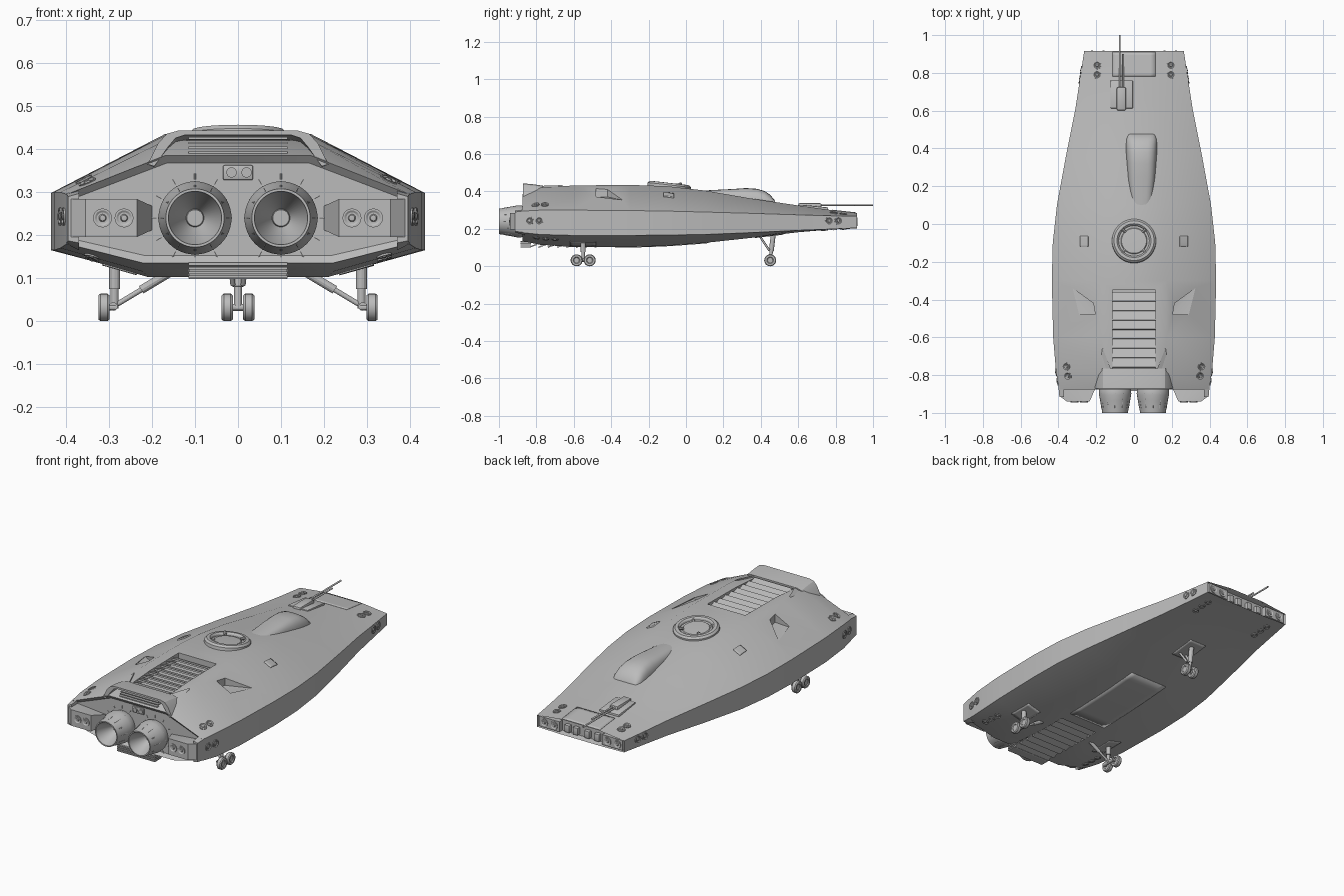
import bpy, bmesh, math
from mathutils import Vector, Matrix
from mathutils.bvhtree import BVHTree

if "Cube" in bpy.data.objects:
    bpy.data.objects.remove(bpy.data.objects["Cube"])

grey = bpy.data.materials.new("hull_grey")
grey.diffuse_color = (0.5, 0.5, 0.5, 1)
grey.use_nodes = True
grey.node_tree.nodes["Principled BSDF"].inputs["Base Color"].default_value = grey.diffuse_color


def finish(name, bm):
    bmesh.ops.remove_doubles(bm, verts=bm.verts, dist=1e-5)
    bmesh.ops.recalc_face_normals(bm, faces=bm.faces)
    me = bpy.data.meshes.new(name)
    bm.to_mesh(me)
    bm.free()
    me.materials.append(grey)
    ob = bpy.data.objects.new(name, me)
    bpy.context.collection.objects.link(ob)
    return ob


def loft(name, rings, caps=True):
    bm = bmesh.new()
    rows = [[bm.verts.new(p) for p in r] for r in rings]
    n = len(rows[0])
    for a, b in zip(rows, rows[1:]):
        for i in range(n):
            bm.faces.new((a[i], a[(i + 1) % n], b[(i + 1) % n], b[i]))
    if caps:
        bm.faces.new(rows[0])
        bm.faces.new(rows[-1])
    return finish(name, bm)


def lathe(name, profile, pos, axis, seg=32):
    m = Matrix.Translation(pos) @ Vector(axis).to_track_quat('Z', 'Y').to_matrix().to_4x4()
    bm = bmesh.new()
    vs = [bm.verts.new(m @ Vector((r, 0, h))) for r, h in profile]
    es = [bm.edges.new(p) for p in zip(vs, vs[1:])]
    bmesh.ops.spin(bm, geom=vs + es, cent=pos, axis=m.to_3x3() @ Vector((0, 0, 1)),
                   angle=math.tau, steps=seg)
    return finish(name, bm)


def rod(name, a, b, r, seg=12):
    a, b = Vector(a), Vector(b)
    h = (b - a).length
    return lathe(name, [(0, 0), (r, 0), (r, h), (0, h)], a, b - a, seg)


def box(name, lo, hi, rot=0, bevel=0):
    lo, hi = Vector(lo), Vector(hi)
    m = (Matrix.Translation((lo + hi) / 2) @ Matrix.Rotation(rot, 4, 'X')
         @ Matrix.Diagonal((*(hi - lo), 1)))
    bm = bmesh.new()
    bmesh.ops.create_cube(bm, size=1, matrix=m)
    if bevel:
        bmesh.ops.bevel(bm, geom=bm.edges[:], offset=bevel, segments=2, affect='EDGES', profile=0.5)
    return finish(name, bm)


def hull_points(name, pts):
    bm = bmesh.new()
    for p in pts:
        bm.verts.new(p)
    bmesh.ops.convex_hull(bm, input=bm.verts[:])
    return finish(name, bm)


def cut(ob, cutter):
    mod = ob.modifiers.new("cut", 'BOOLEAN')
    mod.object, mod.solver = cutter, 'EXACT'
    bpy.context.view_layer.objects.active = ob
    bpy.ops.object.modifier_apply(modifier=mod.name)
    bpy.data.objects.remove(cutter)


# Hull: y, half width, deck half width, deck z, upper chine, lower chine, belly half width, belly z
stations = [
    (-.875, .398, .17, .385, .295, .18, .22, .135), (-.78, .413, .17, .42, .30, .17, .22, .115),
    (-.6, .428, .17, .432, .30, .165, .21, .103), (-.3, .435, .17, .435, .298, .165, .20, .103),
    (-.1, .43, .165, .428, .295, .167, .20, .11), (.1, .408, .16, .405, .29, .17, .19, .125),
    (.35, .362, .15, .362, .283, .18, .17, .152), (.6, .312, .13, .325, .275, .192, .15, .182),
    (.78, .284, .12, .30, .27, .199, .13, .197), (.915, .264, .11, .285, .268, .205, .12, .202)]
rings = []
for y, w, wt, zt, zu, zl, wb, zb in stations:
    half = [(wb, zb), (w, zl), (w, zu), (wt, zt)]
    rings.append([(x, y, z) for x, z in half] + [(-x, y, z) for x, z in reversed(half)])
hull = loft("hull", rings)
bm = bmesh.new()
bm.from_mesh(hull.data)
tree = BVHTree.FromBMesh(bm)
# recessed panels on both ends
for sign, thick, depth in ((-1, .018, -.015), (1, .008, -.03)):
    face = [f for f in bm.faces if f.normal.y * sign > .95]
    bmesh.ops.inset_region(bm, faces=face, thickness=thick, depth=depth)
bm.to_mesh(hull.data)
bm.free()


def snap(x, y, up=1):
    p, n, _, _ = tree.ray_cast(Vector((x, y, 2 * up)), Vector((0, 0, -up)))
    return p, n


def patch(name, x0, x1, y0, y1, up=1, t=.007):
    bm = bmesh.new()
    n = 8
    g = [[bm.verts.new(snap(x0 + (x1 - x0) * i / n, y0 + (y1 - y0) * j / n, up)[0])
          for j in range(n + 1)] for i in range(n + 1)]
    for i in range(n):
        for j in range(n):
            bm.faces.new((g[i][j], g[i + 1][j], g[i + 1][j + 1], g[i][j + 1]))
    ob = finish(name, bm)
    s = ob.modifiers.new("thickness", 'SOLIDIFY')
    s.thickness, s.offset = t, 0
    return ob


def port(pos, normal, r=.021):
    lathe("thruster_port", [(r, -.008), (r, .004), (r * .8, .004), (r * .6, .001),
                            (r * .4, .001), (r * .3, .005), (0, .006)], pos, normal, 20)


# Deck vent bay, belly vent bay, side scoops
cut(hull, box("vent_cutter", (-.115, -.775, .392), (.115, -.35, .6)))
cut(hull, box("belly_cutter", (-.115, -.845, 0), (.115, -.45, .122)))
for s in (-1, 1):
    pts = []
    for x, y, d in ((.325, -.34, .001), (.29, -.48, .006), (.205, -.48, .045), (.215, -.42, .04)):
        z = snap(x, y)[0].z
        pts += [(s * x, y, z - d), (s * x, y, z + .08)]
    cut(hull, hull_points("scoop_cutter", pts))

# Slats in both vent bays
for i in range(8):
    y = -.735 + i * .05
    box("deck_slat", (-.114, y - .025, .41), (.114, y + .025, .418), -.35)
    box("belly_slat", (-.114, y - .105, .106), (.114, y - .06, .113), .35)
for i in range(4):
    z = .39 + i * .011
    box("rear_louver", (-.115, -.862 + i * .004, z), (.115, -.80, z + .005))
    box("belly_rear_louver", (-.115, -.885, .1 + i * .01), (.115, -.83, .106 + i * .01))

# Arched rear spoiler
arch = [(-.21, .365), (-.185, .415), (-.165, .436), (-.14, .443)]
arch += [(-x, z) for x, z in reversed(arch)]
inner = [(x * .88, z - .01) for x, z in reversed(arch)]
inner[0] = (.195, .36)
inner[-1] = (-.195, .36)
loft("spoiler", [[(x, y, z - dz) for x, z in arch + inner]
                 for y, dz in ((-.872, 0), (-.82, .004), (-.765, .012))])
for s in (-1, 1):
    hull_points("spoiler_fairing", [(s * x, y, z) for x, y, z in (
        (.12, -.775, .43), (.185, -.775, .405), (.12, -.775, .39), (.18, -.775, .38),
        (.165, -.66, .434), (.185, -.67, .41))])

# Engines with flared nozzle, ribs and radial marks
for s in (-1, 1):
    c = Vector((s * .10, 0, .24))
    lathe("engine", [(.074, .85), (.085, .88), (.085, .905), (.079, .935), (.070, .985), (.068, 1.0),
                     (.062, 1.0), (.060, .985), (.021, .905), (.019, .912), (0, .912)],
          c, (0, -1, 0), 48)
    for k in range(12):
        d = Matrix.Rotation(k * math.tau / 12, 3, 'Y') @ Vector((1, 0, 0))
        rod("engine_rib", c + d * .083 + Vector((0, -.895, 0)),
            c + d * .07 + Vector((0, -.975, 0)), .003, 6)
        if d.x * s > -.8:
            rod("engine_mark", c + d * .09 + Vector((0, -.861, 0)),
                c + d * .104 + Vector((0, -.861, 0)), .002, 6)

# Rear pods with paired ports
for s in (-1, 1):
    outline = [(.397, -.85), (.393, -.912), (.375, -.915), (.355, -.94), (.235, -.94), (.20, -.86)]
    hull_points("rear_pod", [(s * x, y, z) for x, y in outline
                             for z in ((.212, .268) if x == .20 else (.196, .284))])
    hull_points("pod_shroud", [(s * x, y, z) for x, y, z in (
        (.40, -.86, .18), (.395, -.915, .187), (.40, -.86, .297), (.395, -.915, .29),
        (.37, -.86, .165), (.37, -.915, .182), (.37, -.86, .305), (.37, -.915, .297))])
    for x in (.265, .315):
        port((s * x, -.94, .24), (0, -1, 0), .022)

# Rear sensor
box("sensor_plate", (-.035, -.868, .328), (.035, -.858, .363), 0, .004)
for x in (-.015, .02):
    rod("sensor_lens", (x, -.86, .346), (x, -.874, .346), .012, 16)

# Maneuvering ports on deck, belly and sides
for s in (-1, 1):
    for x, y in ((.195, .84), (.195, .79), (.358, -.755), (.35, -.805)):
        port(*snap(s * x, y))
    for x, y in ((.2, .84), (.2, .79), (.2, .74), (.34, -.70), (.34, -.75), (.34, -.80)):
        port(*snap(s * x, y, -1), .018)
    for y in (-.835, -.785, .765, .815):
        p, n, _, _ = tree.ray_cast(Vector((s * 2, y, .243)), Vector((-s, 0, 0)))
        port(p, n)
    # nose lamp clusters
    box("nose_lamp_block", (min(s * .13, s * .254), .87, .211), (max(s * .13, s * .254), .912, .266))
    for x in (.162, .222):
        port((s * x, .912, .238), (0, 1, 0), .022)
    # small deck hatch and gear doors
    patch("deck_hatch", s * .262 - .02, s * .262 + .02, -.12, -.065, 1, .012)
    patch("main_gear_door", s * .275 - .04, s * .275 + .04, -.62, -.48, -1)
for x in (-.09, -.03, .04, .09):
    box("nose_bracket", (x - .015, .87, .215), (x + .015, .905, .255), 0, .003)
patch("belly_ramp", -.115, .115, -.38, .12, -1)
patch("nose_gear_door", -.05, .05, .37, .52, -1)
patch("nose_deck_plate", -.115, .115, .78, .91, 1, .005)

# Deck ring hatch
p, n = snap(0, -.09)
lathe("ring_hatch", [(.118, -.02), (.116, .008), (.106, .018), (.09, .019), (.083, .012),
                     (.081, .004), (.07, .004), (.066, .008), (0, .010)], p, n, 48)
for k in range(4):
    a = math.pi / 4 + k * math.pi / 2
    d = Vector((math.cos(a), math.sin(a), 0))
    rod("ring_latch", p + d * .064 + n * .008, p + d * .088 + n * .014, .008, 8)

# Canopy
canopy = []
for y, z, w in ((.05, .402, .05), (.15, .408, .065), (.25, .413, .074), (.32, .418, .08), (.38, .414, .083),
                (.42, .402, .083), (.45, .382, .081), (.475, .352, .074), (.48, .335, .07)):
    base = .325 if y > .3 else .35
    canopy.append([(.04 + w * math.copysign(abs(math.cos(a)) ** .6, math.cos(a)), y,
                    base + (z - base) * math.sin(a) ** .7 if 0 < a < 3.14 else base)
                   for a in [math.pi * k / 14 for k in range(15)]])
loft("canopy", canopy)

# Twin gun
box("gun_base", (-.125, .61, .295), (-.005, .76, .322), -.1, .006)
box("gun_housing", (-.092, .60, .30), (-.042, .725, .338), 0, .01)
rod("long_barrel", (-.075, .70, .326), (-.075, 1.0, .326), .0045)
rod("short_barrel", (-.058, .70, .326), (-.058, .90, .326), .0045)


# Landing gear
def wheel(x, y):
    lathe("wheel", [(0, -.009), (.014, -.009), (.018, -.013), (.028, -.013), (.032, -.008), (.032, .008),
                    (.028, .013), (.018, .013), (.014, .009), (0, .009)], (x, y, .032), (1, 0, 0), 24)


for s in (-1, 1):
    wheel(s * .312, -.585)
    wheel(s * .312, -.515)
    rod("axle_beam", (s * .29, -.59, .034), (s * .29, -.51, .034), .01)
    for y in (-.585, -.515):
        rod("axle", (s * .285, y, .032), (s * .31, y, .032), .007)
    rod("main_strut", (s * .287, -.55, .03), (s * .287, -.55, .15), .009)
    rod("main_strut_sleeve", (s * .287, -.55, .075), (s * .287, -.55, .15), .013)
    rod("main_brace", (s * .28, -.55, .04), (s * .16, -.55, .112), .006)
    rod("main_brace_sleeve", (s * .225, -.55, .073), (s * .16, -.55, .112), .010)
    wheel(s * .025, .45)
    rod("nose_brace", (s * .012, .445, .085), (s * .02, .395, .16), .006)
rod("nose_axle", (-.025, .45, .032), (.025, .45, .032), .008)
rod("nose_strut", (0, .45, .03), (0, .468, .18), .009)
rod("nose_strut_sleeve", (0, .456, .08), (0, .468, .18), .013)

# Smooth shading with sharp edges kept
for ob in bpy.data.objects:
    ob.select_set(True)
bpy.context.view_layer.objects.active = hull
bpy.ops.object.shade_smooth_by_angle(angle=math.radians(28))
